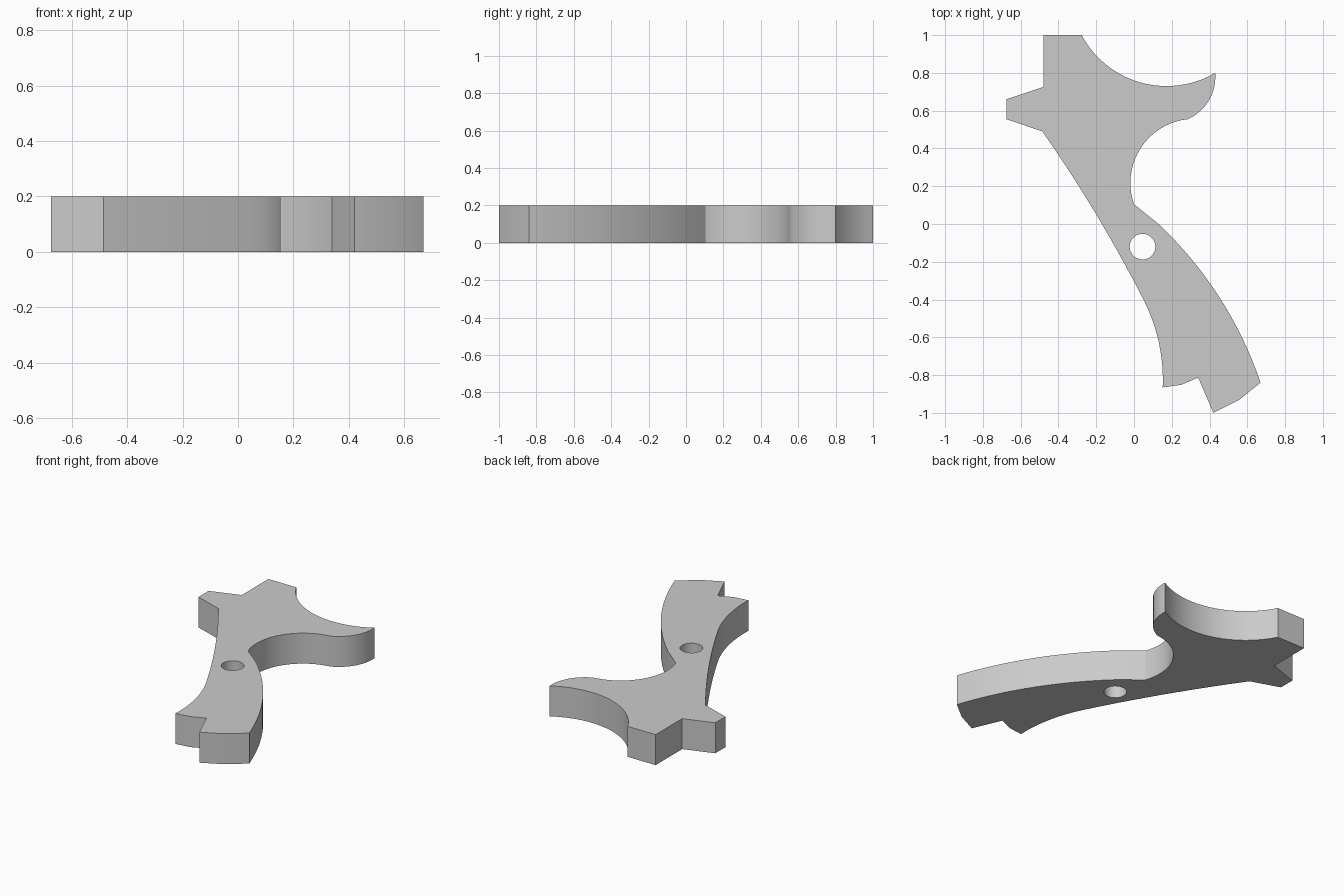
import bpy, bmesh, math
from mathutils import Vector

cube = bpy.data.objects.get("Cube")
if cube:
    bpy.data.objects.remove(cube, do_unlink=True)

THICKNESS = 0.2


def arc(start, through, end, steps=16):
    """Points on the circle through three points, without the last one."""
    a, b, c = Vector(start), Vector(through), Vector(end)
    u, v = b - a, c - a
    d = 2 * u.cross(v)
    centre = a + Vector((v.y * u.length_squared - u.y * v.length_squared,
                         u.x * v.length_squared - v.x * u.length_squared)) / d
    radius = (a - centre).length
    t0 = math.atan2(a.y - centre.y, a.x - centre.x)
    t1 = math.atan2(c.y - centre.y, c.x - centre.x)
    sweep = (t1 - t0) % math.tau
    if d < 0:
        sweep -= math.tau
    angles = [t0 + sweep * i / steps for i in range(steps)]
    return [(centre.x + radius * math.cos(t), centre.y + radius * math.sin(t)) for t in angles]


def add_loop(curve, points):
    spline = curve.splines.new('POLY')
    spline.points.add(len(points) - 1)
    for p, (x, y) in zip(spline.points, points):
        p.co = (x, y, 0, 1)
    spline.use_cyclic_u = True


# Outline: top block, hooked finger, lower arm, notched foot, side lug
outline = [(-0.48, 1.0)]
outline += arc((-0.277, 1.0), (0.175, 0.73), (0.43, 0.80), 20)
outline += arc((0.43, 0.80), (0.40, 0.66), (0.285, 0.555), 12)
outline += arc((0.285, 0.555), (0.06, 0.435), (0.0, 0.105), 20)
outline += [(0.0, 0.105)]
outline += arc((0.13, 0.0), (0.46, -0.40), (0.67, -0.84))
outline += arc((0.67, -0.84), (0.535, -0.945), (0.42, -1.0), 2)
outline += [(0.42, -1.0)]
outline += arc((0.34, -0.813), (0.255, -0.85), (0.152, -0.865), 2)
outline += arc((0.152, -0.865), (0.125, -0.60), (0.05, -0.40), 12)
outline += arc((0.05, -0.40), (-0.17, 0.0), (-0.485, 0.49), 14)
outline += [(-0.485, 0.49), (-0.675, 0.555), (-0.675, 0.66), (-0.48, 0.725)]

# Pivot hole
hole = [(0.045 + 0.068 * math.cos(math.tau * i / 32),
         -0.12 + 0.068 * math.sin(math.tau * i / 32)) for i in range(32)]

# Flat plate from the two loops
curve = bpy.data.curves.new("lever_plate", 'CURVE')
curve.dimensions = '2D'
curve.fill_mode = 'BOTH'
curve.extrude = THICKNESS / 2
add_loop(curve, outline)
add_loop(curve, hole)
plate = bpy.data.objects.new("lever_plate", curve)
bpy.context.collection.objects.link(plate)
bpy.ops.object.select_all(action='DESELECT')
plate.select_set(True)
bpy.context.view_layer.objects.active = plate
bpy.ops.object.convert(target='MESH')
plate = bpy.context.object

# Weld caps to walls and stand the plate on the floor
bm = bmesh.new()
bm.from_mesh(plate.data)
bmesh.ops.remove_doubles(bm, verts=bm.verts, dist=0.0001)
bmesh.ops.recalc_face_normals(bm, faces=bm.faces)
bmesh.ops.translate(bm, verts=bm.verts, vec=(0, 0, THICKNESS / 2))
bm.to_mesh(plate.data)
bm.free()

# Plain grey
grey = bpy.data.materials.new("plain_grey")
grey.use_nodes = True
colour = (0.6, 0.6, 0.6, 1)
grey.diffuse_color = colour
grey.node_tree.nodes["Principled BSDF"].inputs["Base Color"].default_value = colour
plate.data.materials.clear()
plate.data.materials.append(grey)

bpy.ops.object.shade_smooth_by_angle(angle=math.radians(30))
